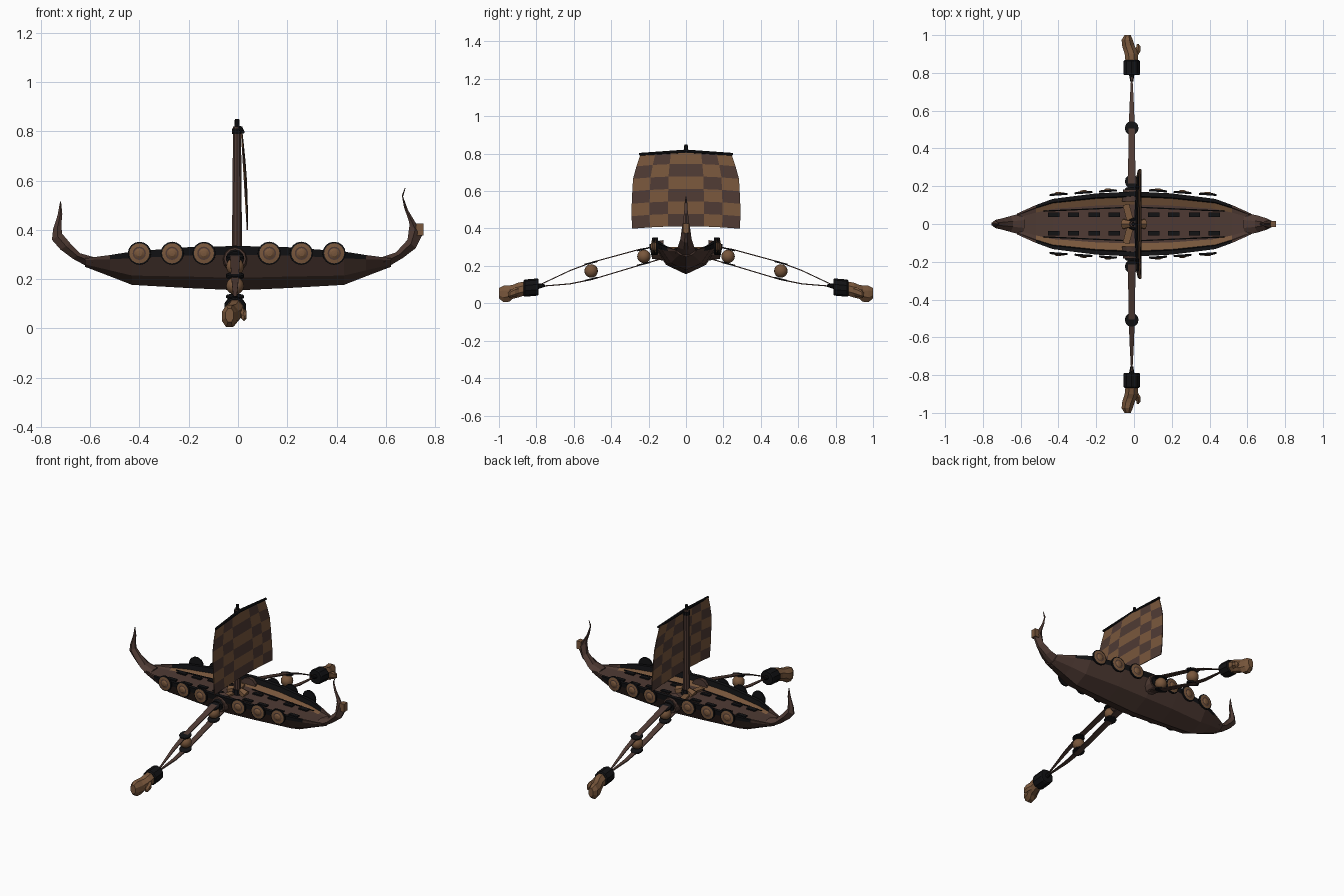
import bpy, bmesh, math
from mathutils import Vector, Matrix

cube = bpy.data.objects.get("Cube")
if cube:
    bpy.data.objects.remove(cube, do_unlink=True)


def material(name, rgb):
    m = bpy.data.materials.new(name)
    m.use_nodes = True
    m.diffuse_color = (*rgb, 1)
    m.node_tree.nodes["Principled BSDF"].inputs["Base Color"].default_value = (*rgb, 1)
    m.node_tree.nodes["Principled BSDF"].inputs["Roughness"].default_value = 0.9
    return m


LIGHT, DARK, BLACK = 0, 1, 2
MATS = [material("light_wood", (0.19, 0.095, 0.045)),
        material("dark_wood", (0.078, 0.043, 0.034)),
        material("black_iron", (0.006, 0.006, 0.007))]


def finish(name, bm, color=None):
    """Turn a bmesh into an object, optionally in a single colour."""
    bmesh.ops.recalc_face_normals(bm, faces=bm.faces)
    mesh = bpy.data.meshes.new(name)
    bm.to_mesh(mesh)
    bm.free()
    for m in MATS:
        mesh.materials.append(m)
    if color is not None:
        for p in mesh.polygons:
            p.material_index = color
    ob = bpy.data.objects.new(name, mesh)
    bpy.context.collection.objects.link(ob)
    return ob


def loft(name, rings, rule, caps=True):
    """Skin closed rings; rule(i, j) gives the colour of face j in band i."""
    bm = bmesh.new()
    rows = [[bm.verts.new(p) for p in r] for r in rings]
    n = len(rows[0])
    for i in range(len(rows) - 1):
        for j in range(n):
            k = (j + 1) % n
            f = bm.faces.new((rows[i][j], rows[i][k], rows[i + 1][k], rows[i + 1][j]))
            f.material_index = rule(i, j)
    if caps:
        for i, r in ((0, rows[0]), (len(rows) - 2, rows[-1])):
            bm.faces.new(r).material_index = rule(i, 0)
    return finish(name, bm)


def rod(name, a, b, r1, r2, color, sides=10):
    """Tapered cylinder between two points."""
    a, b = Vector(a), Vector(b)
    rot = (b - a).to_track_quat('Z', 'Y').to_matrix().to_4x4()
    bm = bmesh.new()
    bmesh.ops.create_cone(bm, cap_ends=True, segments=sides, radius1=r1, radius2=r2,
                          depth=(b - a).length,
                          matrix=Matrix.Translation((a + b) / 2) @ rot)
    return finish(name, bm, color)


def box(name, center, size, color, turn=0):
    bm = bmesh.new()
    bmesh.ops.create_cube(bm, size=1, matrix=Matrix.Translation(center)
                          @ Matrix.Rotation(turn, 4, 'Z') @ Matrix.Diagonal((*size, 1)))
    return finish(name, bm, color)


def ball(name, center, r, color):
    bm = bmesh.new()
    bmesh.ops.create_uvsphere(bm, u_segments=16, v_segments=10, radius=r,
                              matrix=Matrix.Translation(center))
    for f in bm.faces:
        f.smooth = True
    return finish(name, bm, color)


# Hull: x, half width, keel height, rail height, inner depth
half_hull = [(0, .172, .155, .335, .045), (.2, .162, .164, .33, .045),
             (.43, .133, .177, .312, .04), (.52, .1, .212, .298, .025),
             (.62, .055, .25, .285, .002)]
stations = [(-x, *rest) for x, *rest in half_hull[:0:-1]] + half_hull


def hull_ring(x, w, keel, top, deep):
    h = top - keel
    side = [(0, keel), (.62 * w, keel + .28 * h), (.97 * w, top - .2 * h), (w, top),
            (.86 * w, top), (.83 * w, top - .7 * deep), (.6 * w, top - deep), (0, top - deep)]
    full = side + [(-y, z) for y, z in side[-2:0:-1]]
    return [(x, y, z) for y, z in full]


BANDS = [DARK, DARK, BLACK, BLACK, BLACK, LIGHT, DARK]


def hull_color(i, j):
    return DARK if i in (0, len(stations) - 2) else BANDS[min(j, 13 - j)]


loft("hull", [hull_ring(*s) for s in stations], hull_color)


# Curved stems: outer x, z, inner x, z, half width
def stem(name, rows):
    rings = []
    for xo, zo, xi, zi, w in rows:
        at = lambda t: (xo + (xi - xo) * t, zo + (zi - zo) * t)
        ring = []
        for t, s in ((0, .25), (.55, 1), (1, .35), (1, -.35), (.55, -1), (0, -.25)):
            x, z = at(t)
            ring.append((x, s * w, z))
        rings.append(ring)
    loft(name, rings, lambda i, j: DARK)


stem("bow_stem", [(.6, .245, .58, .288, .06), (.67, .287, .64, .308, .045),
                  (.72, .325, .688, .36, .03), (.748, .38, .696, .42, .022),
                  (.72, .43, .692, .44, .016), (.69, .48, .674, .49, .01),
                  (.67, .535, .665, .54, .007), (.68, .57, .677, .57, .002)])
stem("stern_stem", [(-.6, .245, -.58, .288, .06), (-.67, .283, -.64, .305, .042),
                    (-.72, .32, -.68, .345, .03), (-.755, .36, -.714, .385, .022),
                    (-.75, .405, -.717, .42, .015), (-.732, .46, -.713, .465, .009),
                    (-.722, .515, -.718, .515, .002)])
box("bow_crest", (.738, 0, .402), (.03, .034, .05), LIGHT)

# Deck slots and fittings
for sx in (-1, 1):
    for sy in (-1, 1):
        for x in (.105, .21, .32, .425):
            z = .295 if x < .3 else .286
            box("deck_slot", (sx * x, sy * .05, z - .002), (.06, .024, .008), BLACK)
        rod("deck_batten", (sx * .04, sy * .088, .292), (sx * .48, sy * .068, .282),
            .004, .004, BLACK, 6)
    rod("mast_brace", (sx * .055, 0, .293), (sx * .015, 0, .315), .03, .018, LIGHT, 6)
for sy in (-1, 1):
    box("cross_beam", (-.03, sy * .055, .294), (.035, .1, .012), LIGHT, sy * .25)

# Mast, yard and sail
rod("mast", (-.004, 0, .28), (-.004, 0, .82), .022, .017, DARK)
rod("mast_tip", (-.004, 0, .81), (-.004, 0, .85), .011, .009, BLACK, 8)
rod("mast_band", (-.004, 0, .79), (-.004, 0, .812), .022, .022, BLACK)
rod("mast_foot", (-.004, 0, .288), (-.004, 0, .32), .034, .027, BLACK)
for s in (-1, 1):
    rod("yard", (.01, 0, .812), (.02, s * .25, .797), .01, .007, BLACK, 8)

bm = bmesh.new()
columns = [-1, -.67, -.33, .33, .67, 1]
widths = [.242, .265, .283, .287, .29, .291, .288]
grid = []
for r, w in enumerate(widths):
    t = r / 6
    grid.append([bm.verts.new((.014 + .024 * t + .008 * math.sin(math.pi * t) * (1 - u * u),
                               u * w, .812 - .4 * t - .013 * u * u)) for u in columns])
for r in range(6):
    for c in range(5):
        f = bm.faces.new((grid[r][c], grid[r][c + 1], grid[r + 1][c + 1], grid[r + 1][c]))
        f.material_index = LIGHT if (r + c) % 2 == 0 else DARK
sail = finish("sail", bm)
solid = sail.modifiers.new("cloth", 'SOLIDIFY')
solid.thickness = .005
solid.offset = 0

# Round shields: radius and bulge of each ring, with the band colours
shield_profile = [(.047, -.005), (.047, .004), (.041, .006), (.027, .008),
                  (.021, .008), (.012, .013), (.001, .014)]
shield_bands = [BLACK, BLACK, LIGHT, DARK, LIGHT, LIGHT]


def shield(x, s):
    y = .184 - .07 * abs(x)
    place = Matrix.Translation((x, s * y, .305)) @ Matrix.Rotation(
        -s * math.copysign(.07, x), 4, 'Z')
    rings = [[place @ Vector((r * math.cos(a), s * d, r * math.sin(a)))
              for a in (math.tau * k / 16 for k in range(16))] for r, d in shield_profile]
    loft("shield", rings, lambda i, j: shield_bands[i])


for s in (-1, 1):
    for x in (-.4, -.267, -.138, .127, .257, .39):
        shield(x, s)

# Side arms: twin straps, beads, cuff and fist
AX = -.012


def strap(name, s, path):
    rings = [[(AX + dx * w, s * y, z + dz * .003)
              for dx, dz in ((-1, -1), (1, -1), (1, 1), (-1, 1))] for y, z, w in path]
    loft(name, rings, lambda i, j: DARK)


def blob(name, s, rows, color, sides=8):
    """Loft along y; rows are y, x center, z center, x radius, z radius."""
    rings = [[(cx + rx * math.cos(a), s * y, cz + rz * math.sin(a))
              for a in (math.tau * (k + .5) / sides for k in range(sides))]
             for y, cx, cz, rx, rz in rows]
    loft(name, rings, lambda i, j: color)


for s in (-1, 1):
    rod("arm_socket", (AX, s * .12, .283), (AX, s * .182, .283), .055, .045, DARK, 12)
    rod("socket_ring", (AX, s * .175, .283), (AX, s * .19, .28), .038, .034, BLACK, 12)
    strap("upper_strap", s, [(.15, .305, .022), (.25, .288, .02), (.5, .22, .016),
                             (.62, .175, .012), (.79, .095, .003)])
    strap("lower_strap", s, [(.14, .235, .022), (.22, .212, .02), (.5, .128, .016),
                             (.62, .104, .012), (.79, .09, .003)])
    for y, z, up, low in ((.225, .251, .29, .211), (.507, .173, .216, .129)):
        ball("bead", (AX, s * y, z), .036, LIGHT)
        for h in (up, low):
            rod("bead_cap", (AX, s * y, h - .004), (AX, s * (y + .002), h + .004),
                .036, .036, BLACK, 12)
    rod("cuff_pin", (AX, s * .755, .096), (AX, s * .8, .09), .008, .016, BLACK, 8)
    blob("cuff", s, [(.788, AX, .088, .042, .042), (.794, AX, .087, .046, .046),
                     (.862, AX, .081, .046, .046), (.868, AX, .08, .04, .04)], BLACK, 10)
    blob("fist", s, [(.86, AX, .08, .036, .04), (.9, -.014, .07, .038, .043),
                     (.925, -.022, .062, .038, .04), (.945, -.03, .052, .036, .047),
                     (.975, -.036, .05, .032, .048), (1, -.034, .054, .018, .03)], LIGHT)
    blob("thumb", s, [(.885, .005, .07, .014, .022), (.915, .02, .06, .016, .024),
                      (.94, .024, .05, .013, .02), (.952, .02, .045, .006, .01)], LIGHT, 6)
